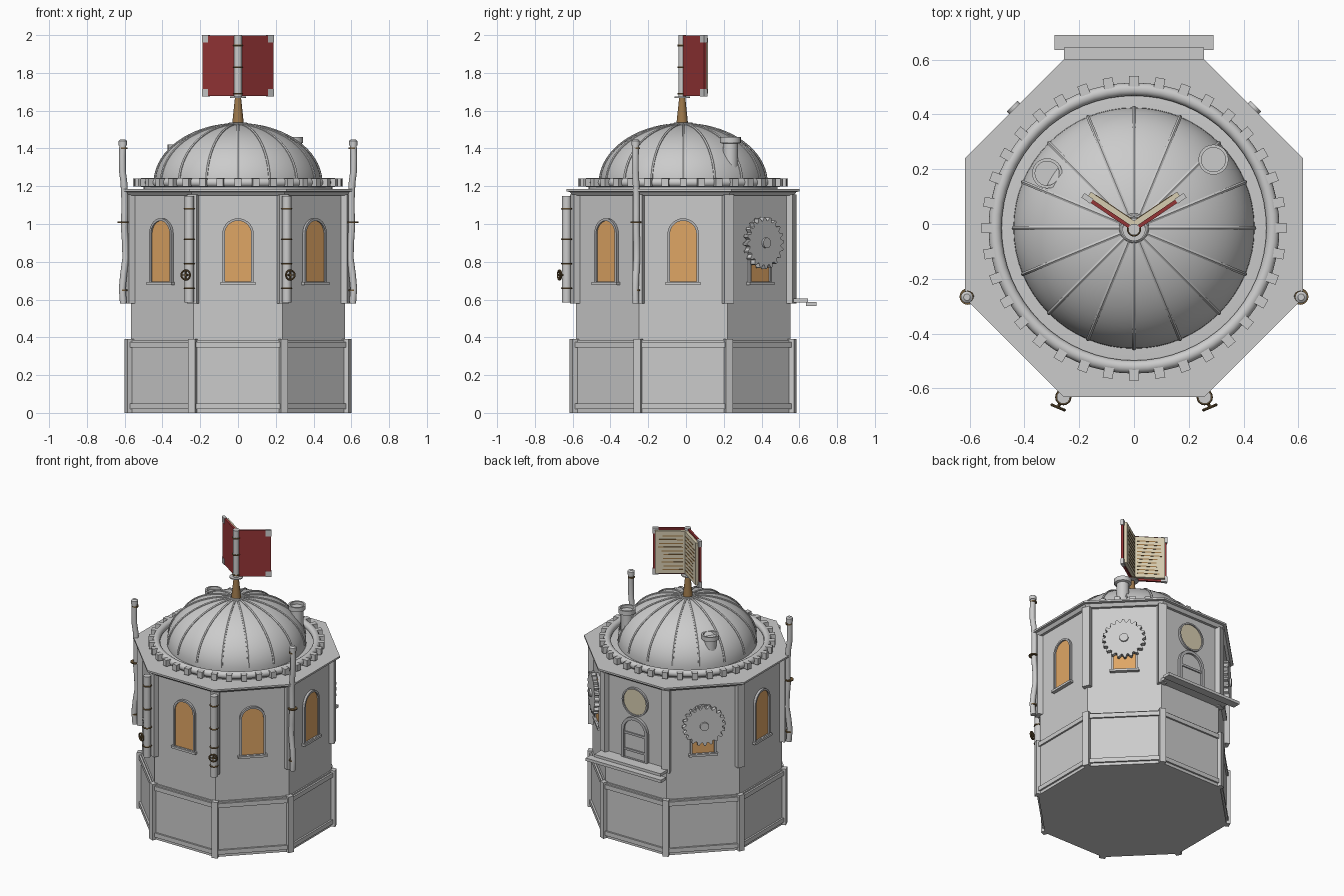
import bpy, bmesh, math, random
from mathutils import Matrix, Vector

if "Cube" in bpy.data.objects:
    bpy.data.objects.remove(bpy.data.objects["Cube"])

random.seed(4)
CY = -0.015                      # tower axis in y
C8 = math.cos(math.pi / 8)
T = Matrix.Translation
R = lambda deg, ax='Z': Matrix.Rotation(math.radians(deg), 4, ax)


def material(name, col):
    m = bpy.data.materials.new(name)
    m.diffuse_color = (*col, 1)
    m.use_nodes = True
    m.node_tree.nodes["Principled BSDF"].inputs["Base Color"].default_value = m.diffuse_color
    return m


STONE = material("pale grey", (0.60, 0.60, 0.60))
TRIM = material("mid grey", (0.46, 0.46, 0.47))
AMBER = material("amber glass", (0.74, 0.38, 0.13))
RED = material("dark red", (0.30, 0.035, 0.037))
WOOD = material("wood", (0.34, 0.19, 0.07))
BRASS = material("dark brass", (0.16, 0.10, 0.04))
CREAM = material("cream paper", (0.68, 0.61, 0.44))
INK = material("brown ink", (0.33, 0.18, 0.06))


def add(name, bm, mat, M=Matrix(), smooth=False):
    bm.transform(M)
    bmesh.ops.recalc_face_normals(bm, faces=bm.faces)
    me = bpy.data.meshes.new(name)
    bm.to_mesh(me)
    bm.free()
    me.materials.append(mat)
    ob = bpy.data.objects.new(name, me)
    bpy.context.collection.objects.link(ob)
    if smooth:
        bpy.ops.object.select_all(action='DESELECT')
        ob.select_set(True)
        bpy.context.view_layer.objects.active = ob
        bpy.ops.object.shade_smooth_by_angle(angle=math.radians(35))
    return ob


def box(name, lo, hi, mat, M=Matrix()):
    bm = bmesh.new()
    c = [(a + b) / 2 for a, b in zip(lo, hi)]
    s = [b - a for a, b in zip(lo, hi)]
    bmesh.ops.create_cube(bm, size=1, matrix=T(c) @ Matrix.Diagonal((*s, 1)))
    return add(name, bm, mat, M)


def lathe(name, prof, mat, M=Matrix(), n=32, smooth=True, closed=False):
    """Spin an (r, z) profile about z; n sides."""
    bm = bmesh.new()
    rings = [[bm.verts.new((r * math.cos(2 * math.pi * i / n), r * math.sin(2 * math.pi * i / n), z))
              for i in range(n)] for r, z in prof]
    pairs = list(zip(rings, rings[1:])) + ([(rings[-1], rings[0])] if closed else [])
    for a, b in pairs:
        for i in range(n):
            j = (i + 1) % n
            bm.faces.new((a[i], a[j], b[j], b[i]))
    if not closed:
        bm.faces.new(rings[0])
        bm.faces.new(rings[-1])
    return add(name, bm, mat, M, smooth)


def octagon(name, prof, mat):
    return lathe(name, [(a / C8, z) for a, z in prof], mat, T((0, CY, 0)) @ R(22.5), 8, False)


def plate(name, pts, y0, y1, mat, M=Matrix(), hole=None):
    """Extrude an x-z outline from y0 to y1; hole makes a frame of matching points."""
    bm = bmesh.new()
    loop = lambda p, y: [bm.verts.new((x, y, z)) for x, z in p]
    a, b = loop(pts, y0), loop(pts, y1)
    n = len(pts)
    bands = [(a, b)]
    if hole:
        c, d = loop(hole, y0), loop(hole, y1)
        bands += [(a, c), (b, d), (c, d)]
    else:
        bm.faces.new(a)
        bm.faces.new(b)
    for p, q in bands:
        for i in range(n):
            j = (i + 1) % n
            bm.faces.new((p[i], p[j], q[j], q[i]))
    return add(name, bm, mat, M)


def tube(name, pts, r, mat, M=Matrix(), n=10, cyclic=False):
    """Sweep a circle along a path."""
    bm = bmesh.new()
    P = [Vector(p) for p in pts]
    rings = []
    for i, p in enumerate(P):
        t = (P[min(i + 1, len(P) - 1)] - P[max(i - 1, 0)]).normalized()
        u = t.orthogonal() if abs(t.y) > 0.9 else t.cross(Vector((0, 1, 0)))
        u.normalize()
        v = t.cross(u)
        rings.append([bm.verts.new(p + r * (u * math.cos(2 * math.pi * k / n) + v * math.sin(2 * math.pi * k / n)))
                      for k in range(n)])
    for a, b in zip(rings, rings[1:]):
        for i in range(n):
            bm.faces.new((a[i], a[(i + 1) % n], b[(i + 1) % n], b[i]))
    bm.faces.new(rings[0])
    bm.faces.new(rings[-1])
    return add(name, bm, mat, M, True)


def torus(name, rad, r, mat, M=Matrix(), n=32, m=10):
    prof = [(rad + r * math.cos(2 * math.pi * i / m), r * math.sin(2 * math.pi * i / m)) for i in range(m)]
    return lathe(name, prof, mat, M, n, True, True)


def arch(w, z0, z1, n=14):
    arc = [(w * math.cos(math.pi * i / n), z1 - w + w * math.sin(math.pi * i / n)) for i in range(n + 1)]
    return [(-w, z0), (w, z0)] + arc


def disc(r, z, n=32, teeth=0, depth=0):
    if teeth:
        n = teeth * 4
    return [((r - depth * (i % 4 > 1)) * math.cos(2 * math.pi * i / n),
             z + (r - depth * (i % 4 > 1)) * math.sin(2 * math.pi * i / n)) for i in range(n)]


def side(k):                     # frame of wall k: 0 front, counter-clockwise
    return T((0, CY, 0)) @ R(45 * k)


# tower walls, base and cornice
octagon("tower_wall", [(0.567, 0), (0.567, 1.16)], STONE)
octagon("base_panels", [(0.576, 0), (0.576, 0.385)], STONE)
for z in (0.02, 0.345):
    octagon("base_rail", [(0.588, z), (0.588, z + 0.03)], STONE)
octagon("cornice", [(0.585, 1.15), (0.60, 1.17), (0.617, 1.172), (0.617, 1.184)], STONE)
for k in range(8):
    M = side(k + 0.5)
    box("base_post", (-0.02, -0.642, 0), (0.02, -0.60, 0.39), STONE, M)
    box("wall_pilaster", (-0.027, -0.637, 0.58), (0.027, -0.58, 1.155), STONE, M)

# arched windows on all walls but the back
A = 0.567
for k in (0, 1, 2, 3, 5, 6, 7):
    M = side(k)
    plate("window_glass", arch(0.073, 0.69, 1.02), -A - 0.006, -A + 0.01, AMBER, M)
    plate("window_frame", arch(0.083, 0.685, 1.03), -A - 0.016, -A + 0.01, TRIM, M, arch(0.07, 0.695, 1.017))
    box("window_sill", (-0.093, -A - 0.025, 0.678), (0.093, -A, 0.693), STONE, M)

# large gears over the rear side windows
for k in (3, 5):
    M = side(k)
    plate("wall_gear", disc(0.138, 0.90, teeth=20, depth=0.02), -A - 0.05, -A - 0.02, STONE, M)
    plate("gear_hub", disc(0.028, 0.90, 20), -A - 0.062, -A, STONE, M)

# back: door, round dial and steps
M = side(4)
plate("door", arch(0.085, 0.605, 0.89), -A - 0.006, -A + 0.01, STONE, M)
plate("door_frame", arch(0.10, 0.605, 0.90), -A - 0.02, -A + 0.01, TRIM, M, arch(0.08, 0.608, 0.88))
for z in (0.655, 0.77):
    box("door_bar", (-0.08, -A - 0.014, z), (0.08, -A, z + 0.015), TRIM, M)
plate("dial", disc(0.09, 1.005), -A - 0.008, -A + 0.01, CREAM, M)
plate("dial_frame", disc(0.098, 1.005), -A - 0.016, -A + 0.01, TRIM, M, disc(0.088, 1.005))
box("upper_step", (-0.255, 0.53, 0.585), (0.255, 0.645, 0.605), STONE)
box("lower_step", (-0.29, 0.635, 0.567), (0.29, 0.69, 0.587), STONE)

# toothed ring around the dome
AX = T((0, CY, 0))
lathe("dome_drum", [(0.50, 1.18), (0.50, 1.205), (0.44, 1.21)], STONE, AX, 64)
torus("dome_ring", 0.507, 0.024, STONE, T((0, CY, 1.22)), 64, 14)
for i in range(36):
    box("ring_tooth", (-0.018, -0.556, 1.198), (0.018, -0.515, 1.241), STONE, AX @ R(10 * i))

# ribbed dome with crown and chimneys
DR, DH, DZ = 0.44, 0.312, 1.215
ell = lambda t, k=0: ((DR + k) * math.cos(math.radians(t)), DZ + (DH + k) * math.sin(math.radians(t)))
lathe("dome", [(DR, 1.19)] + [ell(t) for t in range(0, 90, 5)] + [(0.005, DZ + DH)], STONE, AX, 64)
for i in range(16):
    pts = [(ell(t)[0], 0, ell(t)[1]) for t in range(4, 86, 5)]
    tube("dome_rib", pts, 0.008, STONE, AX @ R(22.5 * i), 6)
torus("crown_ring", 0.045, 0.01, STONE, T((0, CY, 1.527)), 24)
for x, y, top in ((0.29, 0.235, 1.46), (-0.317, 0.185, 1.42)):
    lathe("chimney", [(0.04, top - 0.22), (0.04, top - 0.035), (0.055, top - 0.03), (0.055, top),
                      (0.044, top), (0.044, top - 0.02)], STONE, T((x, y, 0)), 24)

# finial carrying the open book
lathe("finial", [(0.032, 1.52), (0.015, 1.68)], WOOD, T((0, -0.02, 0)), 16)
lathe("book_stand", [(0.042, 1.668), (0.042, 1.675)], STONE, T((0, -0.02, 0)), 24)
H = T((0, -0.02, 0))
lathe("book_spine", [(0.021, 1.675), (0.021, 2.0)], STONE, H, 16)
for z in (1.69, 1.83, 1.945):
    torus("spine_band", 0.021, 0.005, BRASS, T((0, -0.02, z)), 16, 6)
for s in (1, -1):
    M = H @ Matrix.Diagonal((s, 1, 1, 1)) @ R(34)
    box("book_cover", (0.0, -0.008, 1.677), (0.22, 0.006, 1.998), RED, M)
    box("book_pages", (0.01, 0.006, 1.69), (0.207, 0.026, 1.985), CREAM, M)
    for z in (1.675, 1.96):
        box("cover_corner", (0.185, -0.011, z), (0.224, 0.009, z + 0.04), STONE, M)
    for i in range(10):
        z = 1.715 + 0.026 * i
        box("page_line", (0.03, 0.025, z), (random.uniform(0.15, 0.19), 0.028, z + 0.006), INK, M)

# front pipes with valve wheels, and taller wavy side pipes
for s in (-1, 1):
    M = T((s * 0.258, -0.632, 0))
    lathe("front_pipe", [(0.024, 0.585), (0.024, 1.148)], STONE, M, 16)
    for z in (0.66, 0.79, 0.92, 1.08):
        torus("pipe_band", 0.025, 0.005, BRASS, M @ T((0, 0, z)), 16, 6)
    V = M @ R(s * 22.5) @ T((s * 0.003, -0.042, 0.73)) @ R(90, 'X')
    torus("valve_wheel", 0.025, 0.005, BRASS, V, 20, 8)
    for a in (0, 90):
        box("valve_spoke", (-0.025, -0.003, -0.003), (0.025, 0.003, 0.003), BRASS, V @ R(a))
    lathe("valve_stem", [(0.006, -0.04), (0.006, 0.005)], BRASS, V, 10)
    wave = [(0.607, 0.58), (0.613, 0.66), (0.605, 0.74), (0.594, 0.82), (0.596, 0.90), (0.602, 0.98),
            (0.60, 1.06), (0.60, 1.14), (0.604, 1.22), (0.612, 1.28), (0.612, 1.36), (0.61, 1.425)]
    tube("side_pipe", [(s * x, -0.265 - (x - 0.605) * 0.4, z) for x, z in wave], 0.018, STONE, n=14)
    for z, r in ((0.65, 0.022), (1.01, 0.03), (1.40, 0.022)):
        lathe("side_pipe_band", [(r, z - 0.004), (r, z + 0.004)], BRASS, T((s * 0.607, -0.265, 0)), 16)
    lathe("side_pipe_cap", [(0.022, 1.415), (0.022, 1.44), (0.012, 1.448)], STONE, T((s * 0.61, -0.267, 0)), 16)
